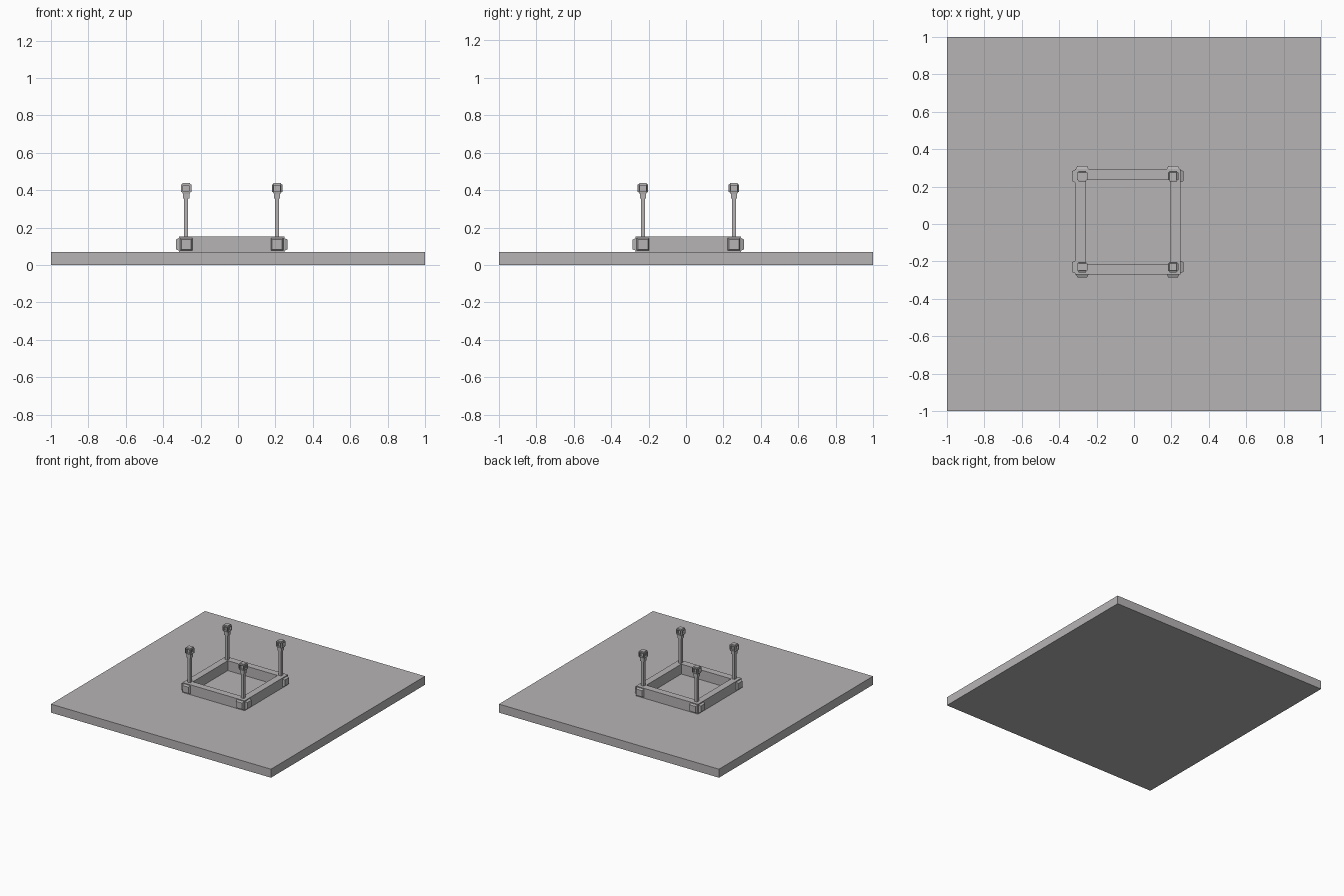
import bpy, bmesh, math
from mathutils import Matrix, Vector

if "Cube" in bpy.data.objects:
    bpy.data.objects.remove(bpy.data.objects["Cube"])

CX, CY = -0.034, 0.013          # centre of the square kerb
R = 0.243                       # centre line of the kerb and posts
stone = bpy.data.materials.new("warm_grey")
stone.diffuse_color = (0.47, 0.455, 0.455, 1)
stone.use_nodes = True
stone.node_tree.nodes["Principled BSDF"].inputs["Base Color"].default_value = stone.diffuse_color


def finish(name, bm):
    bmesh.ops.recalc_face_normals(bm, faces=bm.faces)
    me = bpy.data.meshes.new(name)
    bm.to_mesh(me)
    bm.free()
    me.materials.append(stone)
    ob = bpy.data.objects.new(name, me)
    bpy.context.collection.objects.link(ob)
    return ob


def add_box(bm, c, size):
    m = Matrix.Translation(c) @ Matrix.Diagonal((*size, 1))
    return bmesh.ops.create_cube(bm, size=1, matrix=m)


# Base slab
bm = bmesh.new()
add_box(bm, (0, 0, 0.035), (2, 2, 0.07))
finish("base_slab", bm)

# Square kerb: inset top and bottom of a block and bridge them
bm = bmesh.new()
add_box(bm, (CX, CY, 0.11), (0.564, 0.564, 0.082))
caps = [f for f in bm.faces if abs(f.normal.z) > 0.9]
bmesh.ops.inset_individual(bm, faces=caps, thickness=0.079)
edges = [e for f in caps for e in f.edges]
bmesh.ops.delete(bm, geom=caps, context='FACES_ONLY')
bmesh.ops.bridge_loops(bm, edges=edges)
finish("kerb", bm)

# Tapered bosses on the two outer faces of each kerb corner
for sx in (-1, 1):
    for sy in (-1, 1):
        bm = bmesh.new()
        for d in (Vector((sx, 0, 0)), Vector((0, sy, 0))):
            pos = Vector((CX + sx * R, CY + sy * R, 0.11)) + d * 0.0465
            rot = d.to_track_quat('Z', 'Y').to_matrix().to_4x4()
            m = Matrix.Translation(pos) @ rot @ Matrix.Rotation(math.pi / 4, 4, 'Z')
            bmesh.ops.create_cone(bm, cap_ends=True, segments=4,
                                  radius1=0.034 * math.sqrt(2),
                                  radius2=0.026 * math.sqrt(2),
                                  depth=0.017, matrix=m)
        finish("corner_boss", bm)


def lantern(x, y, z):
    """Small cube with raised faces and openings through its four sides."""
    bm = bmesh.new()
    add_box(bm, (0, 0, 0), (0.046, 0.046, 0.046))
    faces = list(bm.faces)
    bmesh.ops.inset_individual(bm, faces=faces, thickness=0.003)
    bmesh.ops.inset_individual(bm, faces=faces, thickness=0.002, depth=0.005)
    bmesh.ops.inset_individual(bm, faces=faces, thickness=0.005)
    bm.normal_update()
    sides = [f for f in faces if abs(f.normal.z) < 0.5]
    bmesh.ops.inset_individual(bm, faces=sides, thickness=0, depth=-0.015)
    bmesh.ops.delete(bm, geom=sides, context='FACES_ONLY')
    bmesh.ops.remove_doubles(bm, verts=bm.verts, dist=0.0005)
    bmesh.ops.holes_fill(bm, edges=bm.edges, sides=4)
    bmesh.ops.translate(bm, verts=bm.verts, vec=(x, y, z))
    finish("lantern_head", bm)


# Posts with collar and lantern head
for sx in (-1, 1):
    for sy in (-1, 1):
        x, y = CX + sx * R, CY + sy * R
        bm = bmesh.new()
        add_box(bm, (x, y, 0.25), (0.022, 0.022, 0.21))
        finish("post_shaft", bm)
        bm = bmesh.new()
        add_box(bm, (x, y, 0.369), (0.033, 0.033, 0.028))
        finish("post_collar", bm)
        lantern(x, y, 0.41)
